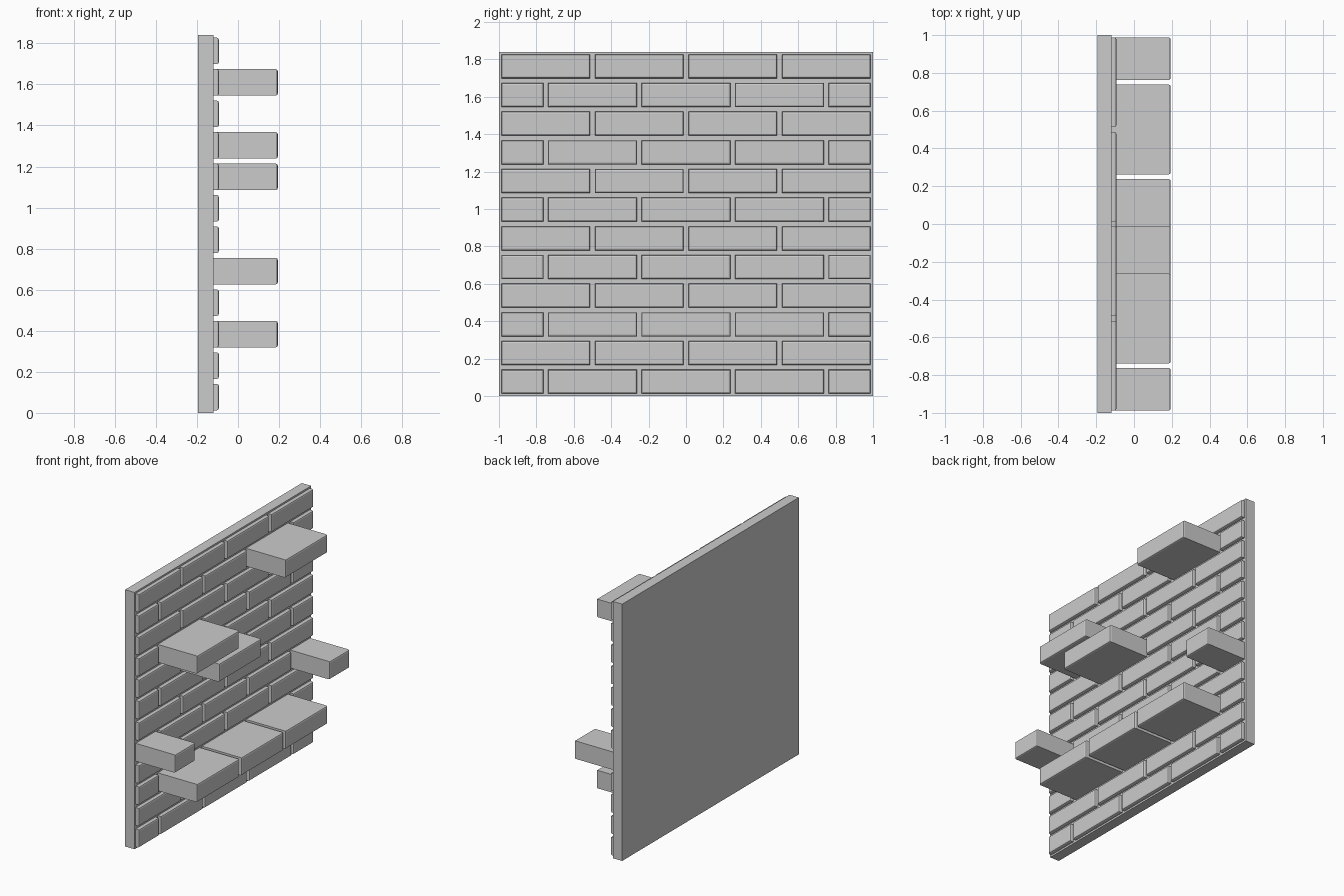
import bpy, bmesh

if "Cube" in bpy.data.objects:
    bpy.data.objects.remove(bpy.data.objects["Cube"])

ROWS, HEIGHT, GAP = 12, 1.84, 0.025
PITCH = HEIGHT / ROWS
BACK, FACE = -0.194, -0.12          # backing panel depth range
FLAT, LONG = -0.093, 0.194          # front of normal / pulled-out bricks
BEVEL = 0.01


def box(name, lo, hi, bevel=0.0):
    bm = bmesh.new()
    bmesh.ops.create_cube(bm, size=1)
    for v in bm.verts:
        v.co = [lo[i] + (v.co[i] + 0.5) * (hi[i] - lo[i]) for i in range(3)]
    if bevel:
        # soften only the rim of the exposed front face
        rim = [e for e in bm.edges if all(abs(v.co.x - hi[0]) < 1e-5 for v in e.verts)]
        bmesh.ops.bevel(bm, geom=rim, offset=bevel, segments=2, profile=0.5,
                        affect='EDGES')
    mesh = bpy.data.meshes.new(name)
    bm.to_mesh(mesh)
    bm.free()
    obj = bpy.data.objects.new(name, mesh)
    bpy.context.collection.objects.link(obj)
    return obj


# Backing panel
box("backing_panel", (BACK, -1, 0), (FACE, 1, HEIGHT))

# Bricks that stick out, as (row, index in row)
pulled = {(2, 1), (2, 2), (2, 3), (4, 0), (4, 4), (7, 1), (8, 1), (10, 3)}

# Running bond: even rows start and end with half bricks
joints_half = [-1, -0.75, -0.25, 0.25, 0.75, 1]
joints_full = [-1, -0.5, 0, 0.5, 1]
for row in range(ROWS):
    joints = joints_full if row % 2 else joints_half
    z = row * PITCH
    for i, (a, b) in enumerate(zip(joints, joints[1:])):
        out = (row, i) in pulled
        box(f"{'ledge' if out else 'brick'}_{row}_{i}",
            (FACE - 0.004, a + GAP / 2, z + GAP / 2),
            (LONG if out else FLAT, b - GAP / 2, z + PITCH - GAP / 2), BEVEL)
